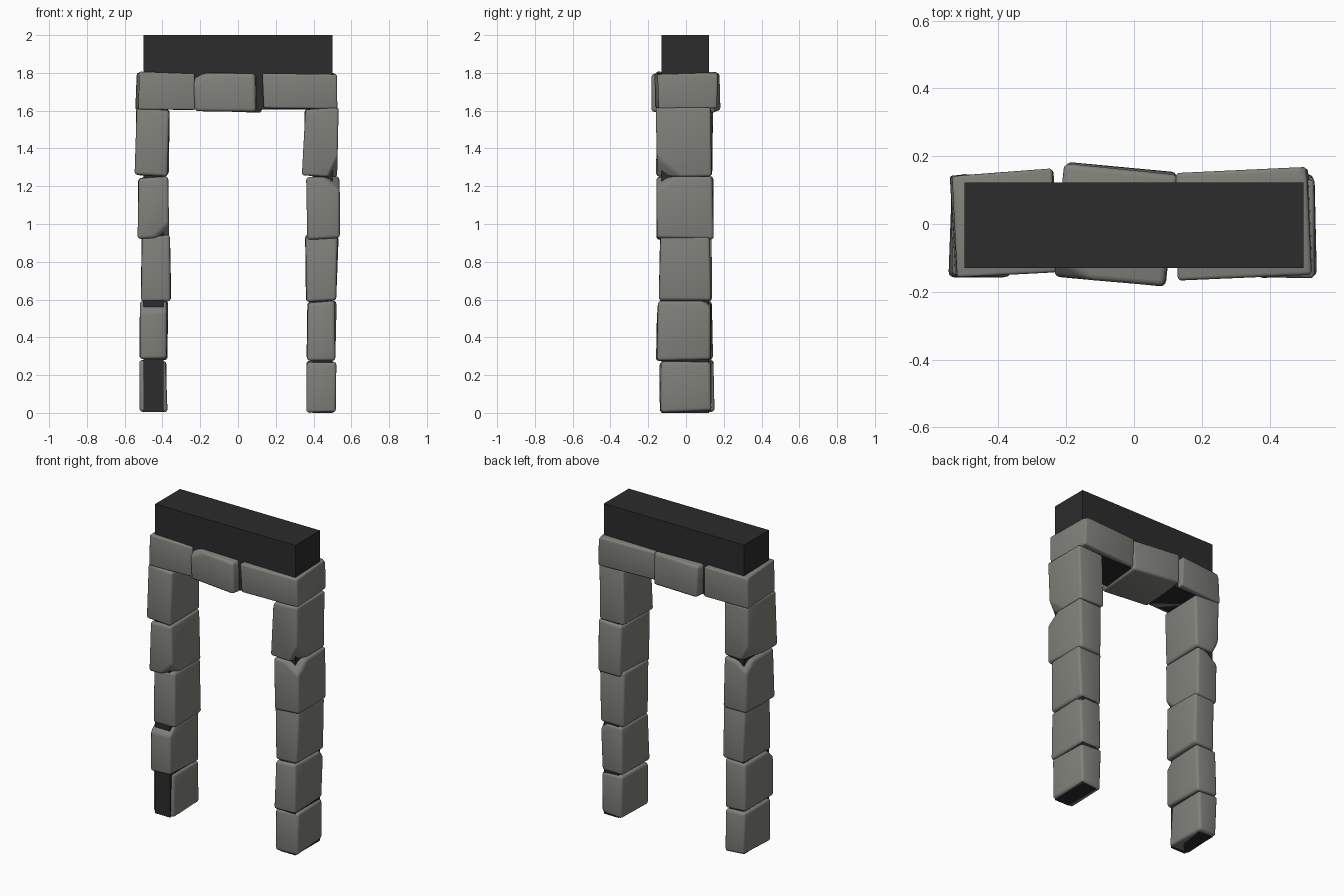
import bpy, bmesh, random
from mathutils import Vector, Matrix
from math import radians

if "Cube" in bpy.data.objects:
    bpy.data.objects.remove(bpy.data.objects["Cube"])

random.seed(4)


def material(name, col):
    m = bpy.data.materials.new(name)
    m.diffuse_color = (*col, 1)
    m.use_nodes = True
    m.node_tree.nodes["Principled BSDF"].inputs["Base Color"].default_value = m.diffuse_color
    return m


STONE = material("grey stone", (0.22, 0.22, 0.2))
DARK = material("dark core", (0.025, 0.025, 0.025))


def finish(bm, name, mat):
    bmesh.ops.recalc_face_normals(bm, faces=bm.faces)
    me = bpy.data.meshes.new(name)
    bm.to_mesh(me)
    bm.free()
    me.materials.append(mat)
    ob = bpy.data.objects.new(name, me)
    bpy.context.collection.objects.link(ob)
    return ob


def stone(name, lo, hi, chips=(), turn=0, lean=0, jitter=0.007):
    """Worn block: jittered box, chipped corners, rounded edges."""
    lo, hi = Vector(lo), Vector(hi)
    mid, half = (lo + hi) / 2, (hi - lo) / 2
    bm = bmesh.new()
    bmesh.ops.create_cube(bm, size=2)
    for v in bm.verts:
        s = v.co.copy()
        v.co = Vector(s[i] * (half[i] - random.uniform(0, 2 * jitter)) for i in range(3))
        v.co.x += lean * s.z
    # cut chipped corners: direction and depth measured in from the corner
    for d, depth in chips:
        n = Vector(d).normalized()
        corner = Vector(half[i] * ((d[i] > 0) - (d[i] < 0)) for i in range(3))
        geom = bm.verts[:] + bm.edges[:] + bm.faces[:]
        cut = bmesh.ops.bisect_plane(bm, geom=geom, plane_co=corner - n * depth,
                                     plane_no=n, clear_outer=True)
        edges = [e for e in cut["geom_cut"] if isinstance(e, bmesh.types.BMEdge)]
        if edges:
            bmesh.ops.contextual_create(bm, geom=edges)
    bmesh.ops.bevel(bm, geom=bm.edges[:], offset=0.017, segments=3, profile=0.5,
                    affect='EDGES', clamp_overlap=True)
    bmesh.ops.transform(bm, matrix=Matrix.Translation(mid) @ Matrix.Rotation(radians(turn), 4, 'Z'),
                        verts=bm.verts)
    ob = finish(bm, name, STONE)
    bpy.ops.object.select_all(action='DESELECT')
    bpy.context.view_layer.objects.active = ob
    ob.select_set(True)
    bpy.ops.object.shade_smooth_by_angle(angle=radians(40))


def block(name, lo, hi):
    lo, hi = Vector(lo), Vector(hi)
    bm = bmesh.new()
    bmesh.ops.create_cube(bm, size=1)
    for v in bm.verts:
        v.co = (lo + hi) / 2 + Vector(v.co[i] * (hi - lo)[i] for i in range(3))
    finish(bm, name, DARK)


# dark inner frame
block("core_lintel", (-0.5, -0.13, 1.605), (0.5, 0.123, 2.0))
block("core_post_left", (-0.5, -0.13, 0.005), (-0.395, 0.123, 1.605))
block("core_post_right", (0.395, -0.13, 0), (0.5, 0.123, 1.605))

# left post stones: x range, y range, z range, chips, lean
left = [
    ((-0.525, -0.37), (-0.124, 0.155), (0.0, 0.285), [], 0),
    ((-0.53, -0.365), (-0.16, 0.145), (0.275, 0.595), [((0, -1, 1), 0.045)], 0),
    ((-0.515, -0.352), (-0.145, 0.14), (0.585, 0.945), [], 0),
    ((-0.535, -0.358), (-0.16, 0.15), (0.92, 1.255), [((-1, 1, 1.3), 0.06), ((1, -1, -1), 0.06)], 0),
    ((-0.545, -0.36), (-0.16, 0.145), (1.25, 1.615), [((-1, 0.3, -0.5), 0.05)], 0.004),
]
right = [
    ((0.358, 0.522), (-0.145, 0.14), (0.0, 0.28), [], 0),
    ((0.358, 0.525), (-0.162, 0.143), (0.272, 0.595), [((1, 1, 1), 0.04)], 0),
    ((0.352, 0.535), (-0.147, 0.138), (0.585, 0.945), [], 0.003),
    ((0.36, 0.54), (-0.165, 0.152), (0.915, 1.255), [((1, -1, 1.3), 0.06)], 0),
    ((0.343, 0.538), (-0.163, 0.14), (1.245, 1.618), [((1, -0.4, -0.5), 0.06), ((-1, -0.3, 0.4), 0.03)], 0.007),
]
for side, rows in (("left", left), ("right", right)):
    for i, (x, y, z, chips, lean) in enumerate(rows):
        stone(f"{side}_post_stone_{i + 1}", *zip(x, y, z), chips=chips, lean=lean)

# lintel stones, each slightly turned
stone("lintel_stone_left", (-0.54, -0.157, 1.6), (-0.225, 0.163, 1.808),
      [((-1, 1, 0.5), 0.03)], turn=3)
stone("lintel_stone_middle", (-0.227, -0.173, 1.588), (0.118, 0.173, 1.805),
      [((-0.5, -1, 1), 0.045)], turn=-5)
stone("lintel_stone_right", (0.118, -0.165, 1.6), (0.528, 0.163, 1.805),
      [((1, 0.5, 1), 0.025)], turn=3)
